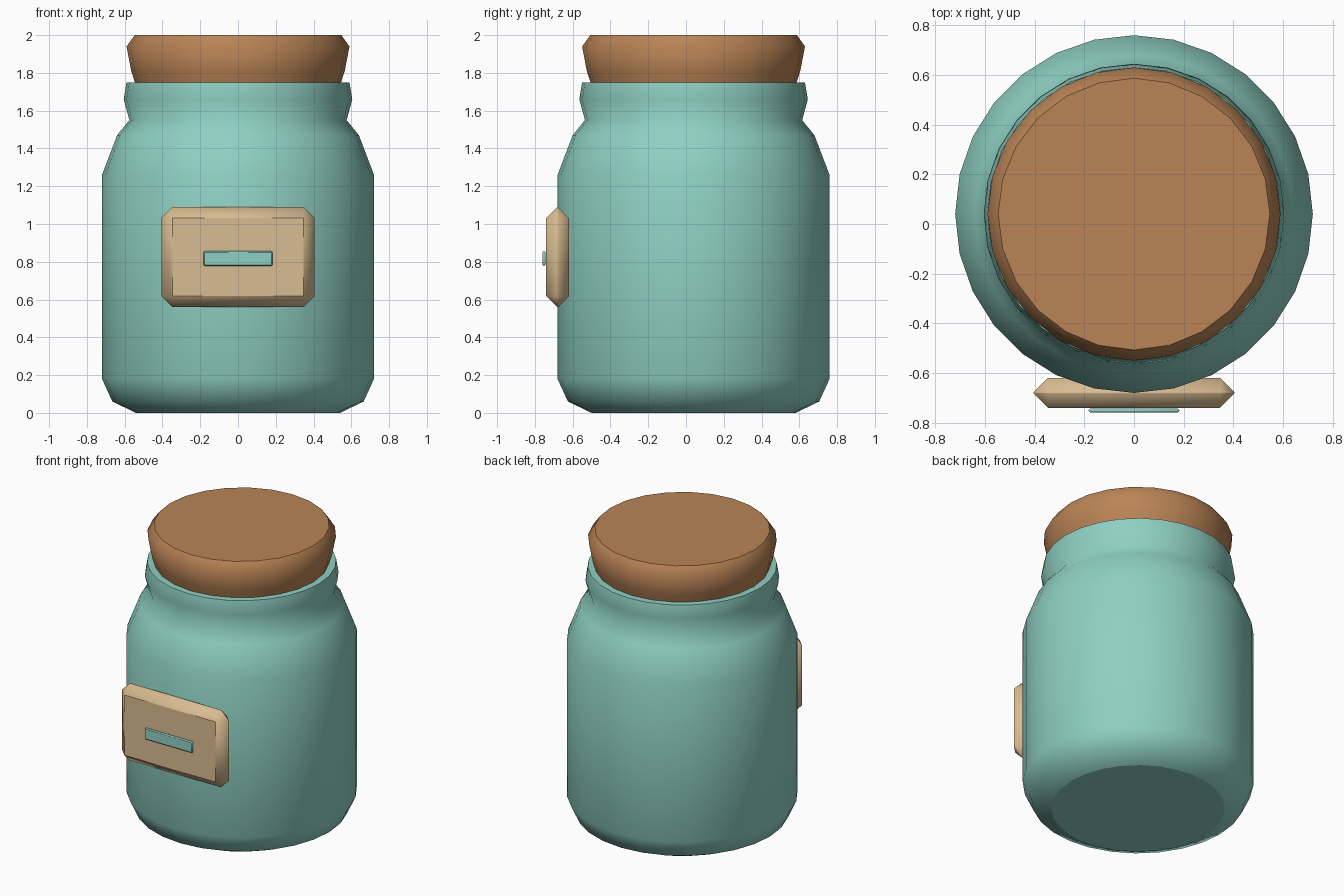
import bpy, bmesh
from math import cos, sin, tau
from mathutils import Vector

if "Cube" in bpy.data.objects:
    bpy.data.objects.remove(bpy.data.objects["Cube"], do_unlink=True)

AXIS_Y = 0.04


def linear(c):
    return c / 12.92 if c <= 0.04045 else ((c + 0.055) / 1.055) ** 2.4


def material(name, r, g, b):
    mat = bpy.data.materials.new(name)
    mat.use_nodes = True
    color = [linear(v / 255) for v in (r, g, b)] + [1.0]
    mat.diffuse_color = color
    mat.node_tree.nodes["Principled BSDF"].inputs["Base Color"].default_value = color
    return mat


def finish(name, bm, mat):
    bmesh.ops.recalc_face_normals(bm, faces=bm.faces)
    mesh = bpy.data.meshes.new(name)
    bm.to_mesh(mesh)
    bm.free()
    mesh.materials.append(mat)
    obj = bpy.data.objects.new(name, mesh)
    bpy.context.collection.objects.link(obj)
    return obj


def lathe(name, profile, sides, mat):
    """Smooth turned solid with flat end caps."""
    bm = bmesh.new()
    rings = [[bm.verts.new((r * cos(tau * i / sides), AXIS_Y + r * sin(tau * i / sides), z))
              for i in range(sides)] for r, z in profile]
    for low, high in zip(rings, rings[1:]):
        for i in range(sides):
            j = (i + 1) % sides
            bm.faces.new((low[i], low[j], high[j], high[i])).smooth = True
    bm.faces.new(rings[0])
    bm.faces.new(rings[-1])
    return finish(name, bm, mat)


def plate(name, center, size, chamfer, mat):
    """Chamfered block with flat front and back and soft edges."""
    bm = bmesh.new()
    bmesh.ops.create_cube(bm, size=1)
    for v in bm.verts:
        v.co = Vector(center) + v.co * Vector(size)
    bmesh.ops.bevel(bm, geom=bm.edges[:], offset=chamfer, segments=1,
                    affect='EDGES', clamp_overlap=True)
    bm.normal_update()
    for f in bm.faces:
        f.smooth = abs(f.normal.y) < 0.95
    return finish(name, bm, mat)


teal = material("teal glaze", 143, 208, 195)
cork = material("cork brown", 186, 132, 86)
tan = material("label tan", 217, 188, 145)

# Jar body with rounded foot, shoulder and flared neck
lathe("jar_body", [(0.54, 0), (0.665, 0.06), (0.72, 0.18), (0.72, 1.26),
                   (0.64, 1.47), (0.575, 1.55), (0.605, 1.66), (0.59, 1.75)], 28, teal)

# Stopper, sunk a little into the neck
lathe("cork_lid", [(0.53, 1.70), (0.565, 1.81), (0.59, 1.94), (0.547, 2.0)], 24, cork)

# Label and its raised bar
plate("label", (0, -0.68, 0.825), (0.81, 0.12, 0.53), 0.058, tan)
plate("label_bar", (0, -0.751, 0.817), (0.365, 0.016, 0.078), 0.006, teal)
